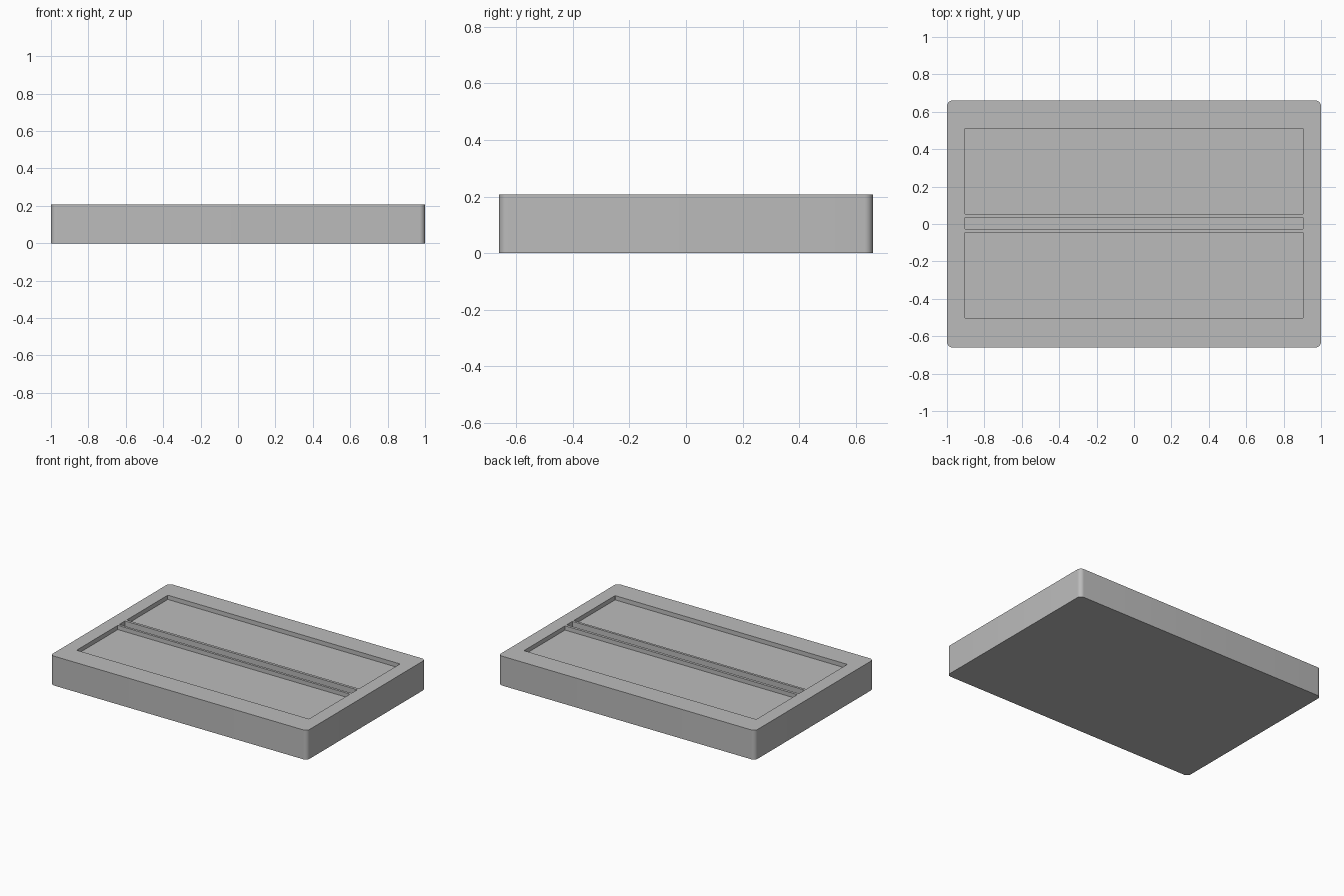
import bpy
import bmesh
from math import cos, sin, pi

default = bpy.data.objects.get("Cube")
if default:
    bpy.data.objects.remove(default, do_unlink=True)

HEIGHT = 0.207
HALF_X, HALF_Y = 1.0, 0.66
POCKET_X = 0.905

grey = bpy.data.materials.new("light grey")
grey.use_nodes = True
colour = (0.5, 0.5, 0.5, 1)
grey.diffuse_color = colour
grey.node_tree.nodes["Principled BSDF"].inputs["Base Color"].default_value = colour


def rounded_slab(name, x, y0, y1, z0, z1, radius, steps):
    """Extrude a rounded rectangle from z0 to z1."""
    bm = bmesh.new()
    corners = [(x, y1, 0), (-x, y1, 1), (-x, y0, 2), (x, y0, 3)]
    ring = []
    for cx, cy, quarter in corners:
        ox = cx - radius if cx > 0 else cx + radius
        oy = cy - radius if cy == y1 else cy + radius
        for i in range(steps + 1):
            a = (quarter + i / steps) * pi / 2
            ring.append(bm.verts.new((ox + radius * cos(a), oy + radius * sin(a), z0)))
    face = bm.faces.new(ring)
    top = bmesh.ops.extrude_face_region(bm, geom=[face])["geom"]
    for v in top:
        if isinstance(v, bmesh.types.BMVert):
            v.co.z = z1
    bmesh.ops.recalc_face_normals(bm, faces=bm.faces)
    mesh = bpy.data.meshes.new(name)
    bm.to_mesh(mesh)
    bm.free()
    mesh.materials.append(grey)
    obj = bpy.data.objects.new(name, mesh)
    bpy.context.collection.objects.link(obj)
    return obj


# Solid tray with rounded vertical corners
tray = rounded_slab("tray_body", HALF_X, -HALF_Y, HALF_Y, 0, HEIGHT, 0.03, 8)
bpy.context.view_layer.objects.active = tray
tray.select_set(True)

# Two shallow pockets and the slot between them
recesses = [
    ("front_pocket", -0.503, -0.045, 0.03),
    ("middle_slot", -0.028, 0.035, 0.08),
    ("back_pocket", 0.054, 0.511, 0.03),
]
for name, y0, y1, depth in recesses:
    cutter = rounded_slab(name + "_cutter", POCKET_X, y0, y1,
                          HEIGHT - depth, HEIGHT + 0.1, 0.004, 3)
    cutter.hide_render = True
    mod = tray.modifiers.new(name, "BOOLEAN")
    mod.operation = "DIFFERENCE"
    mod.solver = "EXACT"
    mod.object = cutter
    bpy.ops.object.modifier_apply(modifier=mod.name)
    bpy.data.objects.remove(cutter, do_unlink=True)

# Smooth the corners, keep the edges crisp
bpy.ops.object.shade_smooth_by_angle()
